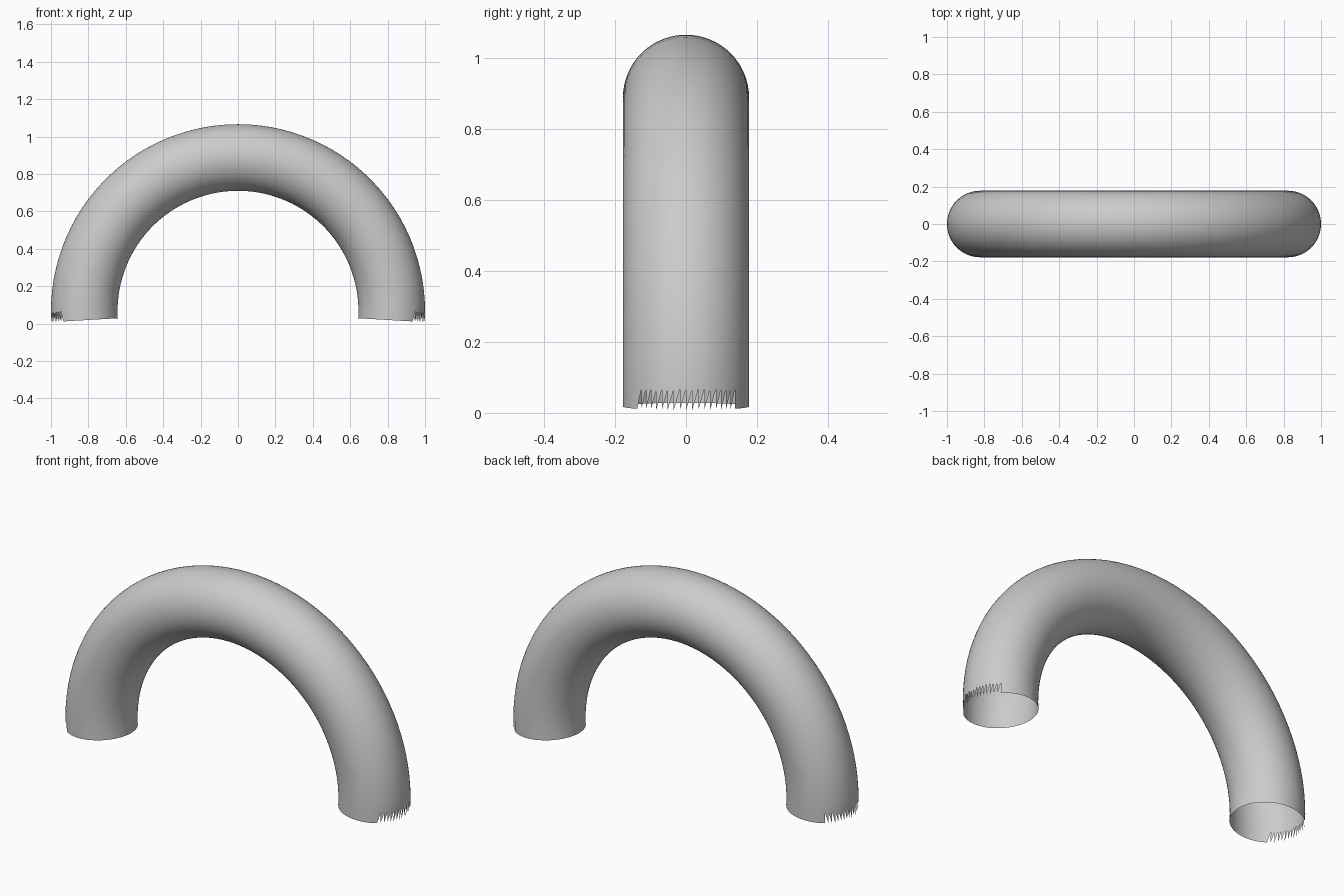
import bpy, bmesh
from math import sin, cos, pi

if "Cube" in bpy.data.objects:
    bpy.data.objects.remove(bpy.data.objects["Cube"])

R, r = 0.822, 0.178          # centre-line and tube radius
MAJOR, SIDES = 108, 64       # segments of the full ring, sides of the tube
CZ = 0.066                   # height of the ring centre
TORN = 9                     # torn cells each side of the outer line
STEP = 2 * pi / MAJOR
N = MAJOR // 2 + 2           # half ring plus one row at each foot

bm = bmesh.new()

# rings of the arched tube, from just below horizontal to the other foot
rings = []
for j in range(N + 1):
    a = (j - 1) * STEP
    ring = []
    for i in range(SIDES):
        t = 2 * pi * i / SIDES
        d = R + r * cos(t)
        ring.append(bm.verts.new((d * cos(a), r * sin(t), CZ + d * sin(a))))
    rings.append(ring)

# skin; the outer part of both end rows is torn into pointed teeth
for j in range(N):
    for i in range(SIDES):
        k = (i + 1) % SIDES
        lo, hi = rings[j], rings[j + 1]
        torn = i < TORN or i >= SIDES - TORN
        if j == 0 and torn:
            bm.faces.new((lo[i], hi[k], hi[i]))
        elif j == N - 1 and torn:
            bm.faces.new((lo[i], lo[k], hi[i]))
        else:
            bm.faces.new((lo[i], lo[k], hi[k], hi[i]))

bmesh.ops.recalc_face_normals(bm, faces=bm.faces)
mesh = bpy.data.meshes.new("arched_tube")
bm.to_mesh(mesh)
bm.free()
tube = bpy.data.objects.new("arched_tube", mesh)
bpy.context.collection.objects.link(tube)
for p in mesh.polygons:
    p.use_smooth = True
